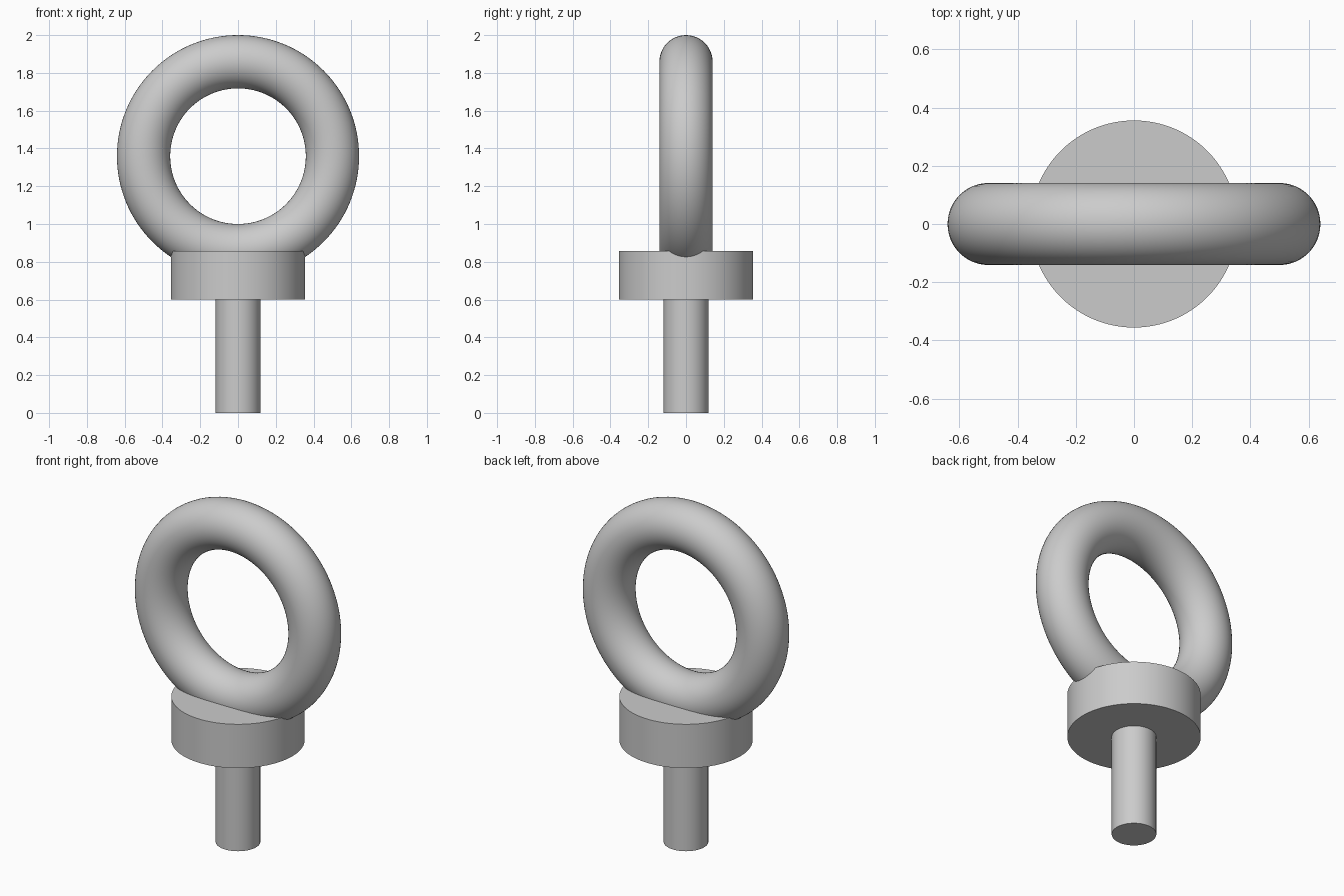
import bpy, math

if "Cube" in bpy.data.objects:
    bpy.data.objects.remove(bpy.data.objects["Cube"])


def smooth(obj, name):
    obj.name = name
    bpy.ops.object.shade_smooth_by_angle(angle=math.radians(30))
    return obj


def cylinder(name, radius, z0, z1):
    bpy.ops.mesh.primitive_cylinder_add(vertices=96, radius=radius, depth=z1 - z0,
                                        location=(0, 0, (z0 + z1) / 2))
    return smooth(bpy.context.object, name)


# Shank, running slightly into the collar
cylinder("shank", 0.119, 0.0, 0.62)

# Collar
cylinder("collar", 0.356, 0.6, 0.858)

# Lifting ring, standing upright in the xz plane and sunk into the collar
bpy.ops.mesh.primitive_torus_add(major_radius=0.5, minor_radius=0.141,
                                 major_segments=128, minor_segments=48,
                                 location=(0, 0, 1.359),
                                 rotation=(math.pi / 2, 0, 0))
smooth(bpy.context.object, "lifting_ring")
